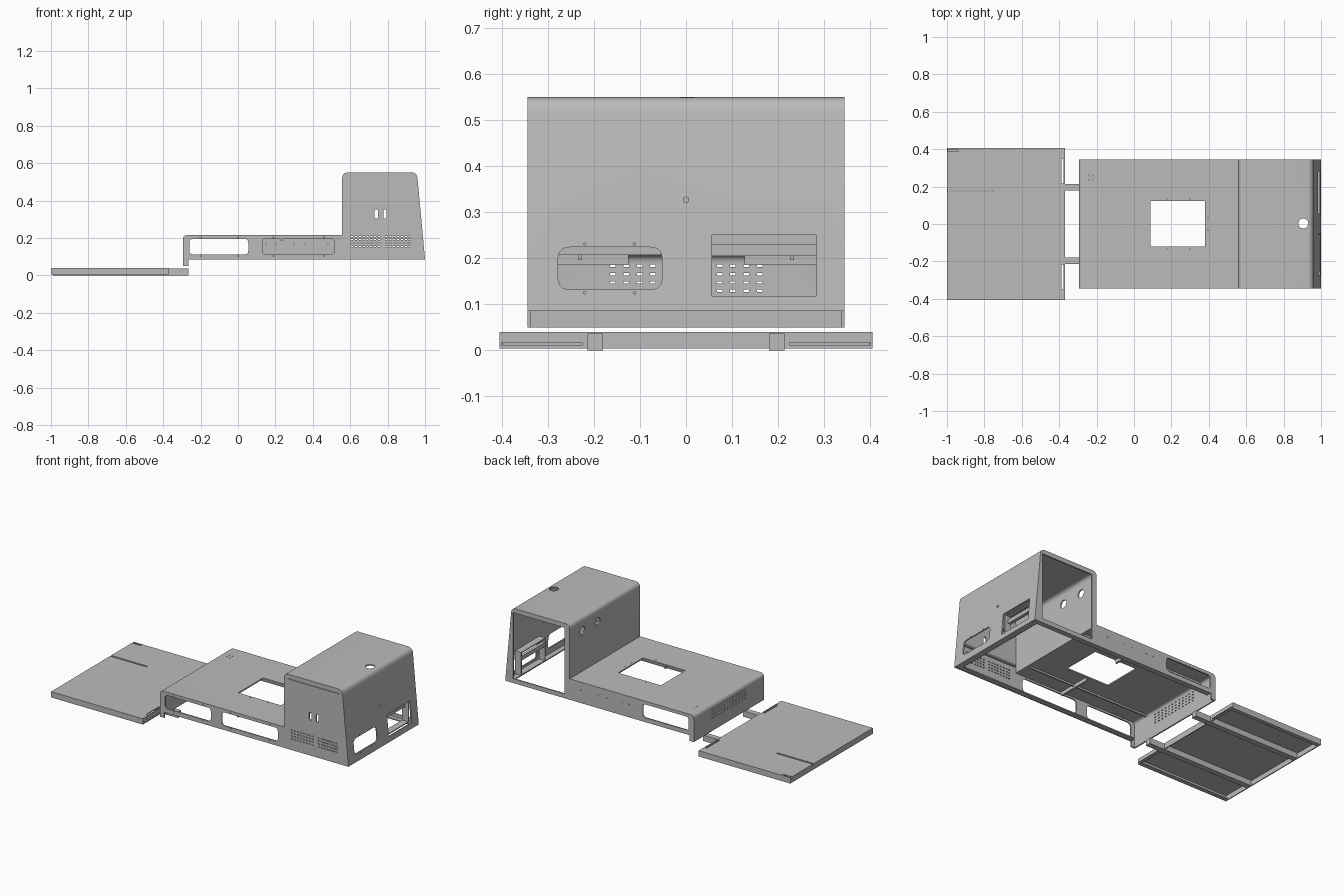
import bpy, bmesh, math
from mathutils import Vector

cube = bpy.data.objects.get("Cube")
if cube:
    bpy.data.objects.remove(cube, do_unlink=True)

grey = bpy.data.materials.new("sheet_grey")
grey.use_nodes = True
COL = (0.5, 0.5, 0.5, 1)
grey.diffuse_color = COL
grey.node_tree.nodes["Principled BSDF"].inputs["Base Color"].default_value = COL


def rounded(pts, radii, steps=5):
    """Round the corners of a 2D polygon with quadratic fillets."""
    out, n = [], len(pts)
    for i, p in enumerate(pts):
        p, r = Vector(p), radii[i]
        if not r:
            out.append(p)
            continue
        a = p + (Vector(pts[i - 1]) - p).normalized() * r
        b = p + (Vector(pts[(i + 1) % n]) - p).normalized() * r
        for k in range(steps + 1):
            t = k / steps
            w = 0.2 * t * (1 - t)
            q = a * (1 - t) ** 2 + p * 2 * t * (1 - t) + b * t * t
            out.append(q + (p - (a + b) / 2) * -w * 0.5)
    return out


def rect(u0, u1, v0, v1, r=0):
    return rounded([(u0, v0), (u1, v0), (u1, v1), (u0, v1)], [r] * 4)


def circle(u, v, r, n=20):
    return [(u + r * math.cos(2 * math.pi * k / n), v + r * math.sin(2 * math.pi * k / n)) for k in range(n)]


def prism(bm, pts, axis, a, b):
    """Add a 2D outline extruded along an axis from a to b."""
    def place(p, d):
        return {"x": (d, p[0], p[1]), "y": (p[0], d, p[1]), "z": (p[0], p[1], d)}[axis]
    lo = [bm.verts.new(place(p, a)) for p in pts]
    hi = [bm.verts.new(place(p, b)) for p in pts]
    bm.faces.new(lo)
    bm.faces.new(hi[::-1])
    for i in range(len(pts)):
        j = (i + 1) % len(pts)
        bm.faces.new((lo[j], lo[i], hi[i], hi[j]))


def make(name, prisms):
    bm = bmesh.new()
    for args in prisms:
        prism(bm, *args)
    bmesh.ops.recalc_face_normals(bm, faces=bm.faces)
    me = bpy.data.meshes.new(name)
    bm.to_mesh(me)
    bm.free()
    ob = bpy.data.objects.new(name, me)
    me.materials.append(grey)
    bpy.context.collection.objects.link(ob)
    return ob


def cut(ob, prisms):
    """Subtract prisms from an object, then drop the cutter."""
    tool = make("cutter", prisms)
    tool.hide_render = True
    mod = ob.modifiers.new("cut", "BOOLEAN")
    mod.operation, mod.solver, mod.object = "DIFFERENCE", "EXACT", tool
    bpy.context.view_layer.objects.active = ob
    bpy.ops.object.modifier_apply(modifier=mod.name)
    bpy.data.objects.remove(tool, do_unlink=True)


def box(x0, x1, y0, y1, z0, z1):
    return (rect(x0, x1, y0, y1), "z", z0, z1)


def smooth(ob):
    bpy.ops.object.select_all(action="DESELECT")
    ob.select_set(True)
    bpy.context.view_layer.objects.active = ob
    bpy.ops.object.shade_smooth_by_angle(angle=math.radians(30))


# Housing: low deck and tall tower as one hollow sheet shell
W, T = 0.345, 0.008
outer = rounded([(-.295, .05), (-.265, .05), (-.265, .085), (1, .085),
                 (.957, .55), (.557, .55), (.557, .215), (-.295, .215)],
                [0, 0, 0, 0, .03, .03, 0, .025])
inner = rounded([(-.287, 0), (1, 0), (.95, .542), (.565, .542), (.565, .207), (-.287, .207)],
                [0, 0, .024, .024, 0, .018])
housing = make("housing", [(outer, "y", -W, W)])
cut(housing, [(inner, "y", -W + T, W - T)])

# Large openings
FRONT, BACK = (-.37, -.32), (.32, .37)
cut(housing, [
    (rect(-.26, .055, .112, .195, .02), "y", -.4, .4),
    (rect(.13, .515, .112, .195, .02), "y", *FRONT),
    (rect(.592, .945, .112, .522), "y", *BACK),
    (rect(.087, .38, -.12, .122), "z", .19, .23),
    (circle(.905, .003, .027), "z", .53, .56),
    (rect(-.278, -.052, .132, .224, .025), "x", .94, 1.05),
    (rect(.056, .282, .118, .251), "x", .94, 1.05),
    (circle(0, .327, .006), "x", .94, 1.05),
    (circle(.22, .465, .025), "x", .54, .58),
    (circle(.07, .465, .025), "x", .54, .58),
])

# Handle slots, door grooves, vents and screw holes
small = [(rect(x - .009, x + .009, .305, .352, .006), "y", *FRONT) for x in (.739, .786)]
small.append((rect(.762, .767, .13, .518), "y", -.36, -W + .004))
small.append((rect(.587, .942, .52, .525), "y", -.36, -W + .004))
for row in range(4):
    z = .152 + row * .018
    for i in range(16):
        x = .605 + i * .0205
        if abs(x - .765) > .012:
            small.append((rect(x, x + .011, z, z + .005), "y", *FRONT))
    for i in range(12):
        y = -.165 + i * .029
        small.append((rect(y, y + .012, z - .025, z - .02), "x", -.31, -.28))
for x in (-.2, 0, .19, .46):
    for z in (.104, .203):
        small.append((circle(x, z, .003, 6), "y", *FRONT))
for x in (.15, .2, .3, .36, .48):
    small.append((circle(x, .165, .003, 6), "y", *BACK))
for y in (-.22, -.112):
    for z in (.125, .231):
        small.append((circle(y, z, .003, 6), "x", .94, 1.05))
for x, y in ((.18, .135), (.3, .135), (.18, -.135), (.3, -.135), (.395, .03), (.395, -.03),
             (-.24, .26), (-.22, .26), (-.24, .235), (-.22, .235)):
    small.append((circle(x, y, .003, 6), "z", .19, .23))
cut(housing, small)
smooth(housing)

# Inward flanges round the open base
make("base_flanges", [
    box(-.265, .99, -W + .004, -W + .034, .086, .093),
    box(-.265, .99, W - .034, W - .004, .086, .093),
    box(.96, .992, -W + .034, W - .034, .086, .093),
])

# Stiffeners under the deck and inside the tower
make("deck_ribs", [
    box(.228, .24, -W + T, -.125, .185, .207),
    box(.228, .24, .127, W - T, .185, .207),
    box(-.28, .55, -.235, -.227, .196, .207),
    box(-.28, .55, .227, .235, .196, .207),
])
make("tower_rails", [
    box(.575, .95, -W + T, -W + .022, .24, .25),
    box(.575, .945, -W + T, -W + .022, .44, .45),
])

# Sleeve behind the square connector opening
make("socket_sleeve", [
    box(.93, .972, .05, .056, .112, .257),
    box(.93, .972, .282, .288, .112, .257),
    box(.93, .972, .056, .282, .251, .257),
    box(.93, .972, .056, .282, .112, .118),
    box(.93, .95, .056, .282, .205, .23),
])

# Sliding tray: shallow pan, open below
L = .405
tray = make("tray", [(rect(-1, -.37, -L, L), "z", .004, .04)])
cut(tray, [(rect(-.994, -.376, -L + .006, L - .006), "z", -.01, .034)])
notches = [(rect(-1.02, -.75, .173, .184), "z", .03, .05),
           (rect(-1.02, -.94, .388, .399), "z", .03, .05)]
for s in (-1, 1):
    y0, y1 = sorted((s * .225, s * .4))
    notches.append((rect(y0, y1, .011, .017, .002), "x", -.39, -.36))
    y0, y1 = sorted((s * .22, s * .35))
    notches.append((rect(-.388, -.377, y0, y1), "z", .03, .05))
cut(tray, notches)
make("tray_flanges", [
    box(-.994, -.376, -L + .004, -L + .025, .004, .009),
    box(-.994, -.376, L - .025, L - .004, .004, .009),
])

# Channel runners linking tray and housing
for side, s in (("left", 1), ("right", -1)):
    yc = s * .197
    runner = make("runner_" + side, [box(-.99, -.265, yc - .017, yc + .017, 0, .036)])
    cut(runner, [box(-1.1, -.272, yc - .012, yc + .012, .006, .031)])
